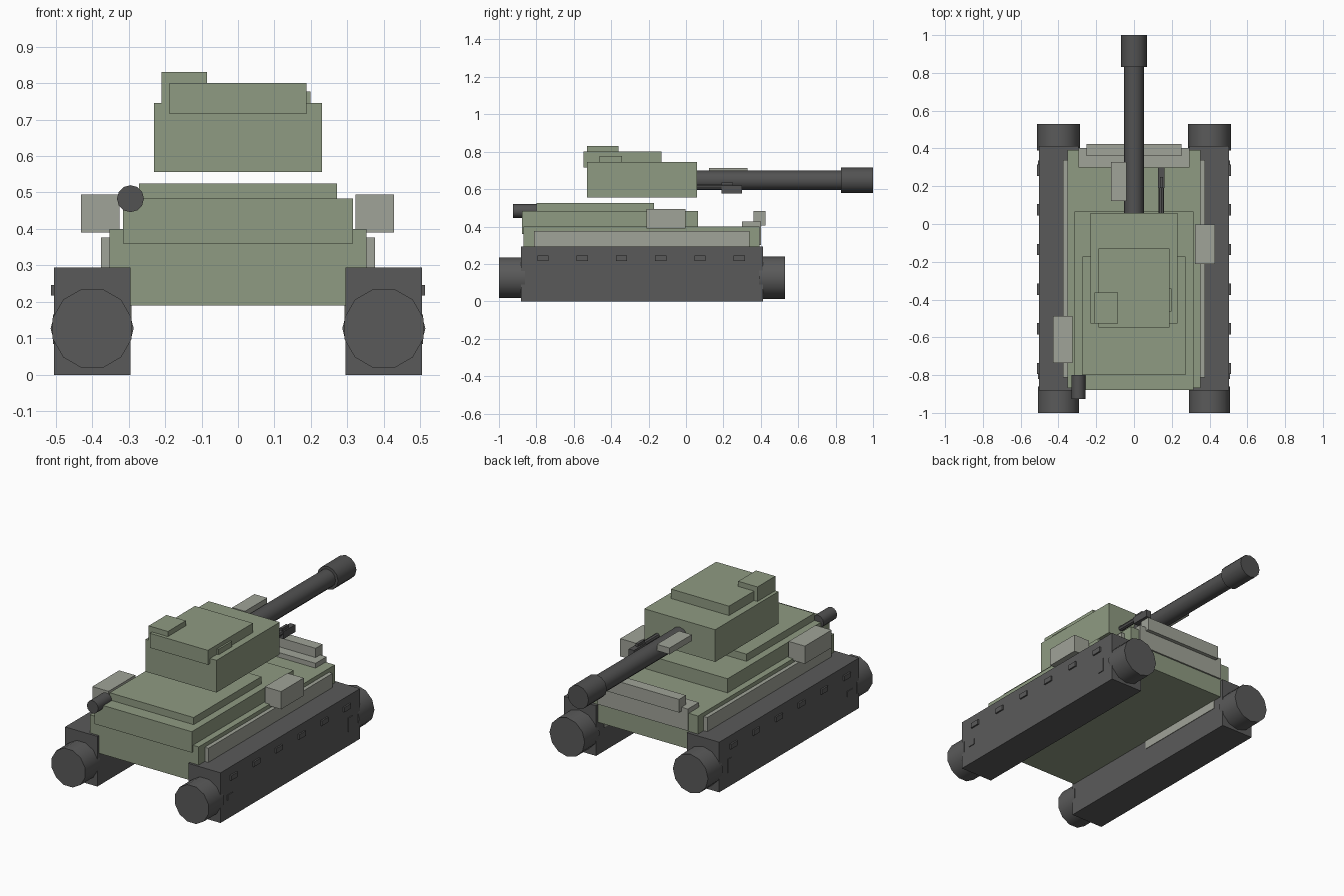
import bpy
from math import pi, radians

cube = bpy.data.objects.get("Cube")
if cube:
    bpy.data.objects.remove(cube, do_unlink=True)


def material(name, rgb):
    m = bpy.data.materials.new(name)
    m.use_nodes = True
    m.diffuse_color = (*rgb, 1)
    bsdf = next(n for n in m.node_tree.nodes if n.type == "BSDF_PRINCIPLED")
    bsdf.inputs["Base Color"].default_value = (*rgb, 1)
    bsdf.inputs["Roughness"].default_value = 0.8
    return m


green = material("olive_green", (0.275, 0.328, 0.223))
grey = material("light_grey", (0.352, 0.366, 0.314))
dark = material("track_grey", (0.102, 0.102, 0.102))
gun = material("gun_grey", (0.085, 0.085, 0.085))


def box(name, x, y, z, mat):
    """Box spanning the given (low, high) ranges."""
    spans = (x, y, z)
    bpy.ops.mesh.primitive_cube_add(size=1, location=[sum(s) / 2 for s in spans])
    ob = bpy.context.object
    ob.name = name
    ob.scale = [abs(s[1] - s[0]) for s in spans]
    bpy.ops.object.transform_apply(location=False, rotation=False, scale=True)
    ob.data.materials.append(mat)
    return ob


def rod(name, x, z, radius, y, mat, sides=12, turn=0):
    """Cylinder lying along y."""
    bpy.ops.mesh.primitive_cylinder_add(
        vertices=sides, radius=radius, depth=y[1] - y[0],
        location=(x, sum(y) / 2, z), rotation=(pi / 2, turn, 0))
    ob = bpy.context.object
    ob.name = name
    ob.data.materials.append(mat)
    bpy.ops.object.shade_smooth_by_angle(angle=radians(40))
    return ob


# Hull and stepped deck
box("hull", (-0.353, 0.353), (-0.868, 0.393), (0.19, 0.40), green)
box("deck", (-0.315, 0.315), (-0.878, 0.065), (0.36, 0.483), green)
box("upper_deck", (-0.272, 0.272), (-0.80, -0.172), (0.47, 0.525), green)

# Turret, raised clear of the deck
box("turret", (-0.23, 0.23), (-0.528, 0.058), (0.556, 0.745), green)
box("turret_roof", (-0.188, 0.188), (-0.548, -0.13), (0.715, 0.80), green)
box("hatch", (-0.21, -0.085), (-0.528, -0.362), (0.74, 0.83), green)
box("roof_block", (0.15, 0.199), (-0.463, -0.342), (0.74, 0.777), green)

# Main gun and the small gun beside it
rod("barrel", 0, 0.647, 0.052, (0.04, 0.84), gun)
rod("muzzle", 0, 0.648, 0.068, (0.83, 1.0), gun)
rod("small_barrel", 0.145, 0.61, 0.015, (0.04, 0.25), gun, 8)
box("small_muzzle", (0.128, 0.162), (0.19, 0.30), (0.577, 0.62), gun)
box("small_sight", (0.137, 0.153), (0.19, 0.25), (0.61, 0.636), gun)
box("barrel_box", (-0.123, -0.04), (0.122, 0.328), (0.675, 0.712), grey)
rod("bow_gun", -0.295, 0.483, 0.037, (-0.926, -0.80), gun)

# Rear plates and stowage boxes
box("rear_plate", (-0.293, 0.293), (0.30, 0.402), (0.30, 0.428), grey)
box("rear_shelf", (-0.252, 0.252), (0.36, 0.424), (0.405, 0.482), grey)
box("left_box", (0.322, 0.428), (-0.212, -0.002), (0.39, 0.494), grey)
box("right_box", (-0.43, -0.325), (-0.735, -0.487), (0.39, 0.494), grey)

# Running gear, the same on each side
for side, s in (("left", 1), ("right", -1)):
    box(side + "_track", (s * 0.295, s * 0.504), (-0.882, 0.412), (0, 0.294), dark)
    box(side + "_fender", (s * 0.30, s * 0.376), (-0.812, 0.34), (0.25, 0.377), grey)
    box(side + "_inner_strip", (s * 0.292, s * 0.30), (-0.25, 0.34), (0.14, 0.20), grey)
    rod(side + "_front_roller", s * 0.40, 0.127, 0.112, (-1.0, -0.86), dark, 12, pi / 12)
    rod(side + "_rear_roller", s * 0.40, 0.127, 0.114, (0.39, 0.53), dark, 12)
    for i in range(6):
        y = -0.765 + i * 0.21
        box(f"{side}_track_block_{i + 1}", (s * 0.49, s * 0.513),
            (y - 0.03, y + 0.03), (0.217, 0.246), dark)
    box(side + "_rear_lug", (s * 0.49, s * 0.508), (0.297, 0.337), (0.085, 0.165), dark)
    box(side + "_front_lug", (s * 0.49, s * 0.508), (-0.82, -0.772), (0.108, 0.14), dark)
